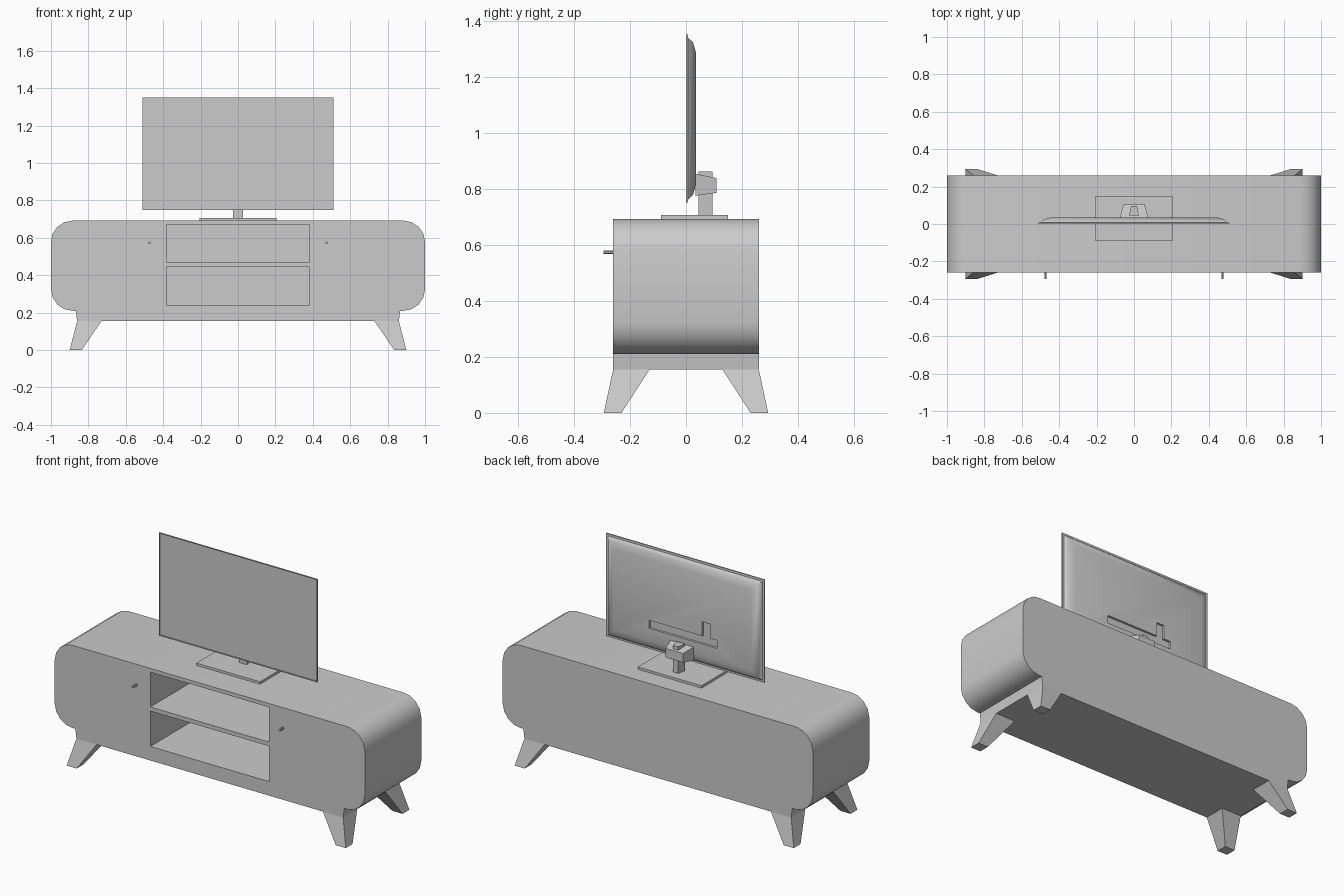
import bpy, bmesh, math
from mathutils import Vector

if "Cube" in bpy.data.objects:
    bpy.data.objects.remove(bpy.data.objects["Cube"])


def finish(name, bm, angle=None):
    bmesh.ops.recalc_face_normals(bm, faces=bm.faces[:])
    me = bpy.data.meshes.new(name)
    bm.to_mesh(me)
    bm.free()
    ob = bpy.data.objects.new(name, me)
    bpy.context.collection.objects.link(ob)
    if angle:
        smooth(ob, angle)
    return ob


def activate(ob):
    bpy.ops.object.select_all(action='DESELECT')
    ob.select_set(True)
    bpy.context.view_layer.objects.active = ob


def smooth(ob, angle):
    activate(ob)
    bpy.ops.object.shade_smooth_by_angle(angle=math.radians(angle))


def loft(name, rings, angle=None):
    """Skin a list of equal-length point loops and cap both ends."""
    bm = bmesh.new()
    loops = [[bm.verts.new(p) for p in r] for r in rings]
    for a, b in zip(loops, loops[1:]):
        n = len(a)
        for i in range(n):
            bm.faces.new((a[i], a[(i + 1) % n], b[(i + 1) % n], b[i]))
    bm.faces.new(loops[0])
    bm.faces.new(loops[-1])
    return finish(name, bm, angle)


def prism(name, profile, y0, y1, angle=None):
    return loft(name, [[(x, y, z) for x, z in profile] for y in (y0, y1)], angle)


def rect_xy(x0, x1, y0, y1, z):
    return [(x0, y0, z), (x1, y0, z), (x1, y1, z), (x0, y1, z)]


def rect_xz(x0, x1, z0, z1, y):
    return [(x0, y, z0), (x1, y, z0), (x1, y, z1), (x0, y, z1)]


def cut(ob, cutter):
    mod = ob.modifiers.new("cut", 'BOOLEAN')
    mod.operation = 'DIFFERENCE'
    mod.solver = 'EXACT'
    mod.object = cutter
    activate(ob)
    bpy.ops.object.modifier_apply(modifier=mod.name)
    bpy.data.objects.remove(cutter, do_unlink=True)


# Cabinet with rounded ends and plinth, as one extruded profile
R, TOP, LOW = 0.115, 0.692, 0.21
half = [(0.86, 0.155), (0.867, LOW)]
for cz, start in ((LOW + R, -90), (TOP - R, 0)):
    for i in range(5):
        a = math.radians(start + i * 22.5)
        half.append((1 - R + R * math.cos(a), cz + R * math.sin(a)))
outline = half + [(-x, z) for x, z in reversed(half)]
cabinet = prism("cabinet", outline, -0.26, 0.26)

# Two open shelves in the front
for z0, z1 in ((0.237, 0.443), (0.467, 0.67)):
    cut(cabinet, loft("shelf_cutter", [rect_xz(-0.383, 0.383, z0, z1, y) for y in (-0.4, 0.24)]))
smooth(cabinet, 30)

# Splayed tapering legs
for sx, nx in ((-1, "left"), (1, "right")):
    for sy, ny in ((-1, "front"), (1, "back")):
        foot = rect_xy(sx * 0.90, sx * 0.835, sy * 0.293, sy * 0.23, 0)
        top = rect_xy(sx * 0.86, sx * 0.73, sy * 0.26, sy * 0.13, 0.155)
        loft(f"{ny}_{nx}_leg", [foot, top])

# Door knobs
for sx, nx in ((-1, "left"), (1, "right")):
    knob = [(sx * 0.473 + 0.007 * math.cos(i * math.pi / 4 + math.pi / 8),
             0.573 + 0.007 * math.sin(i * math.pi / 4 + math.pi / 8)) for i in range(8)]
    prism(f"{nx}_door_knob", knob, -0.295, -0.255)

# Television: recessed screen, thin rim, domed back
steps = [(0.004, 0.006), (0.004, 0.0), (0.0, 0.0), (0.0, 0.007),
         (0.012, 0.008), (0.028, 0.025), (0.066, 0.036)]
tv = loft("television", [rect_xz(-0.51 + d, 0.51 - d, 0.75 + d, 1.35 - d, y) for d, y in steps])

# L-shaped connector recess in the back
slot = [(-0.226, 0.885), (0.213, 0.885), (0.213, 0.932), (-0.13, 0.932),
        (-0.13, 1.015), (-0.18, 1.015), (-0.18, 0.932), (-0.226, 0.932)]
cut(tv, prism("slot_cutter", slot, 0.023, 0.1))
smooth(tv, 35)

# Stand: base plate, neck and mounting block
loft("stand_base", [rect_xy(-0.205, 0.205, -0.09, 0.15, z) for z in (0.69, 0.706)])


def neck_ring(z):
    return [(-0.026, 0.045, z), (0.026, 0.045, z), (0.016, 0.095, z), (-0.016, 0.095, z)]


loft("stand_neck", [neck_ring(0.70), neck_ring(0.862)])
loft("stand_mount", [rect_xz(-0.075, 0.075, 0.775, 0.853, 0.034),
                     rect_xz(-0.056, 0.056, 0.785, 0.838, 0.108)])
